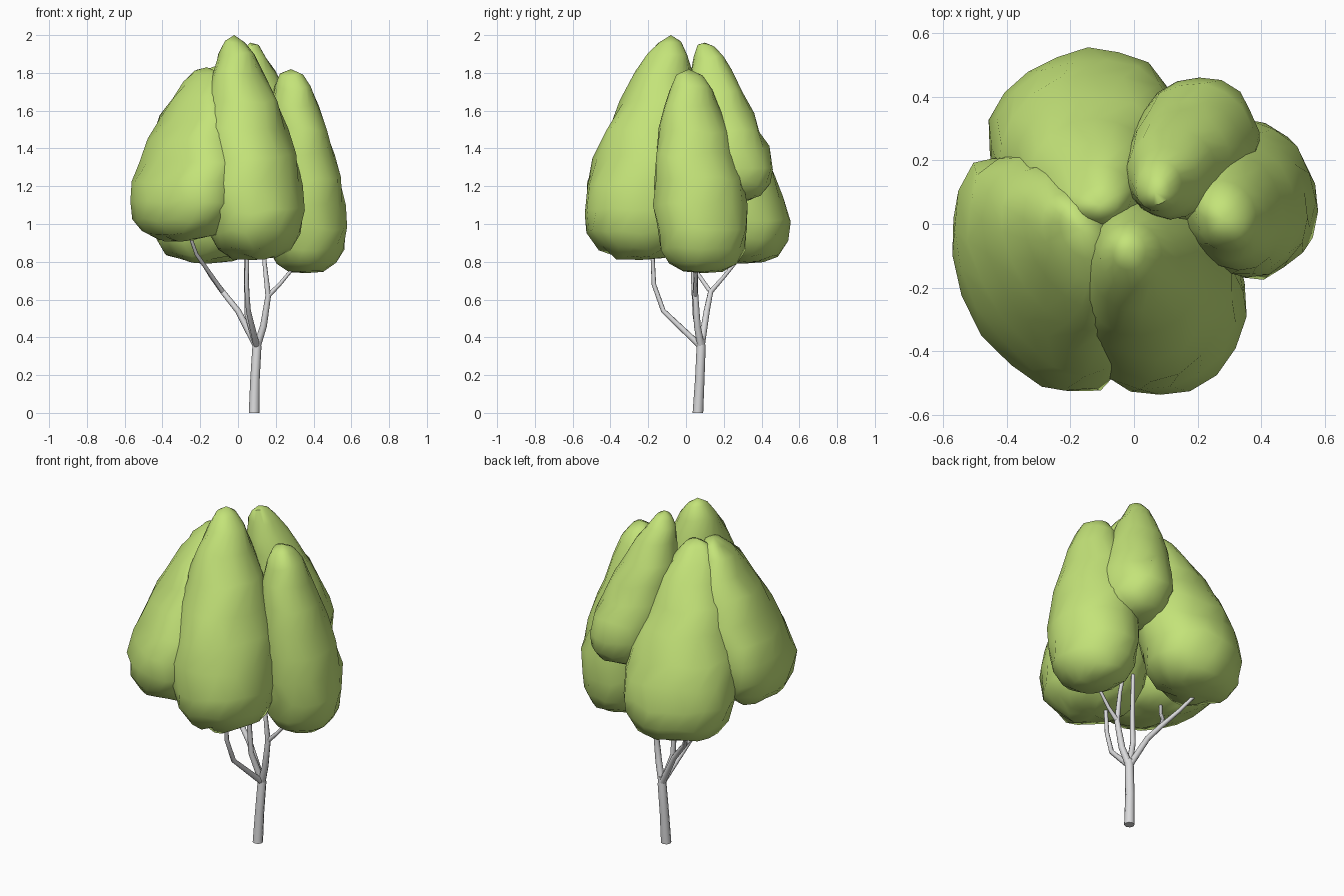
import bpy, bmesh, math
from mathutils import Vector, noise

cube = bpy.data.objects.get("Cube")
if cube:
    bpy.data.objects.remove(cube, do_unlink=True)


def material(name, rgb):
    m = bpy.data.materials.new(name)
    m.use_nodes = True
    m.diffuse_color = (*rgb, 1)
    bsdf = m.node_tree.nodes["Principled BSDF"]
    bsdf.inputs["Base Color"].default_value = (*rgb, 1)
    bsdf.inputs["Roughness"].default_value = 0.9
    return m


LEAF = material("leaf green", (0.55, 0.77, 0.19))
BARK = material("pale grey bark", (0.7, 0.7, 0.71))


def finish(bm, name, mat, angle):
    bmesh.ops.recalc_face_normals(bm, faces=bm.faces)
    mesh = bpy.data.meshes.new(name)
    bm.to_mesh(mesh)
    bm.free()
    mesh.materials.append(mat)
    obj = bpy.data.objects.new(name, mesh)
    bpy.context.collection.objects.link(obj)
    bpy.ops.object.select_all(action='DESELECT')
    obj.select_set(True)
    bpy.context.view_layer.objects.active = obj
    bpy.ops.object.shade_smooth_by_angle(angle=math.radians(angle))


def skin_rings(bm, rings, bottom, top):
    """Bridge vertex rings and close both ends with fans."""
    n = len(rings[0])
    for a, b in zip(rings, rings[1:]):
        for i in range(n):
            j = (i + 1) % n
            bm.faces.new((a[i], a[j], b[j], b[i]))
    for ring, point in ((rings[0], bottom), (rings[-1], top)):
        v = bm.verts.new(point)
        for i in range(n):
            bm.faces.new((ring[i], ring[(i + 1) % n], v))


# Height fraction and radius fraction of a foliage clump
PROFILE = [(0.015, 0.42), (0.05, 0.72), (0.12, 0.9), (0.22, 0.98), (0.34, 1.0),
           (0.46, 0.91), (0.58, 0.78), (0.7, 0.62), (0.82, 0.44), (0.91, 0.28),
           (0.97, 0.14)]
SIDES = 18


def clump(name, base, tip, rx, ry, turn=0, fullness=0.85):
    """Lumpy teardrop leaning from base to tip; low fullness swells its top."""
    base, tip = Vector(base), Vector(tip)
    bm = bmesh.new()
    rings = []
    turn = math.radians(turn)
    for t, r in PROFILE:
        if t > 0.4:
            r **= fullness
        lean = max(0, (t - 0.2) / 0.8)
        centre = base.lerp(tip, lean)
        centre.z = base.z + (tip.z - base.z) * t
        ring = []
        for i in range(SIDES):
            a = 2 * math.pi * (i + 0.5 * (len(rings) % 2)) / SIDES
            x, y = rx * r * math.cos(a), ry * r * math.sin(a)
            p = centre + Vector((x * math.cos(turn) - y * math.sin(turn),
                                 x * math.sin(turn) + y * math.cos(turn), 0))
            lump = 1 + 0.06 * noise.noise(p * 5) + 0.06 * noise.noise(p * 13)
            p = centre + (p - centre) * lump
            p.z += 0.03 * noise.noise(p * 9 + Vector((7, 3, 1)))
            ring.append(bm.verts.new(p))
        rings.append(ring)
    skin_rings(bm, rings, base, tip)
    finish(bm, name, LEAF, 50)


clump("front_foliage", (0.085, -0.24, 0.81), (-0.02, -0.08, 2.0), 0.28, 0.315)
clump("front_right_foliage", (-0.295, -0.175, 0.91), (-0.165, -0.02, 1.83), 0.25, 0.4, 28, 0.76)
clump("back_foliage", (-0.16, 0.3, 0.79), (-0.11, 0.06, 1.84), 0.305, 0.26, 20, 0.8)
clump("back_left_foliage", (0.205, 0.255, 1.11), (0.065, 0.1, 1.96), 0.2, 0.21, -20, 0.77)
clump("left_foliage", (0.36, 0.09, 0.74), (0.28, 0.015, 1.82), 0.215, 0.255, 22, 0.65)


def limb(name, points, radii, sides=8):
    """Tapered tube through the given points."""
    pts = [Vector(p) for p in points]
    bm = bmesh.new()
    rings = []
    for i, p in enumerate(pts):
        d = (pts[min(i + 1, len(pts) - 1)] - pts[max(i - 1, 0)]).normalized()
        if i == 0 and p.z == 0:
            d = Vector((0, 0, 1))
        u = d.cross(Vector((0, 1, 0))).normalized()
        w = d.cross(u)
        rings.append([bm.verts.new(p + radii[i] * (u * math.cos(a) + w * math.sin(a)))
                      for a in (2 * math.pi * k / sides for k in range(sides))])
    skin_rings(bm, rings, pts[0], pts[-1])
    finish(bm, name, BARK, 60)


FORK = (0.1, 0.08, 0.35)
SIDE_FORK = (0.16, 0.05, 0.62)
BACK_FORK = (-0.08, 0.13, 0.64)

limb("trunk", [(0.085, 0.063, 0), (0.09, 0.073, 0.18), FORK, (0.1, 0.08, 0.39)],
     [0.028, 0.025, 0.024, 0.018])
limb("front_branch", [FORK, (0.055, -0.12, 0.54), (0.045, -0.17, 0.68), (0.05, -0.18, 0.9)],
     [0.017, 0.013, 0.012, 0.01])
limb("left_branch", [FORK, (0.135, 0.06, 0.46), SIDE_FORK, (0.14, 0.05, 0.8), (0.16, 0.2, 1.2)],
     [0.02, 0.018, 0.015, 0.011, 0.008])
limb("left_twig", [SIDE_FORK, (0.22, 0.05, 0.68), (0.32, 0.06, 0.8)],
     [0.013, 0.01, 0.008])
limb("centre_branch", [FORK, (0.05, 0.05, 0.52), (0.045, 0.04, 0.7), (0.04, 0.04, 0.95)],
     [0.018, 0.015, 0.013, 0.01])
limb("back_branch", [FORK, (0.0, 0.11, 0.54), BACK_FORK, (-0.14, 0.2, 0.72), (-0.21, 0.29, 0.83)],
     [0.019, 0.016, 0.014, 0.011, 0.009])
limb("back_twig", [BACK_FORK, (-0.15, 0.06, 0.74), (-0.22, -0.04, 0.84), (-0.27, -0.1, 0.98)],
     [0.012, 0.011, 0.01, 0.008])
